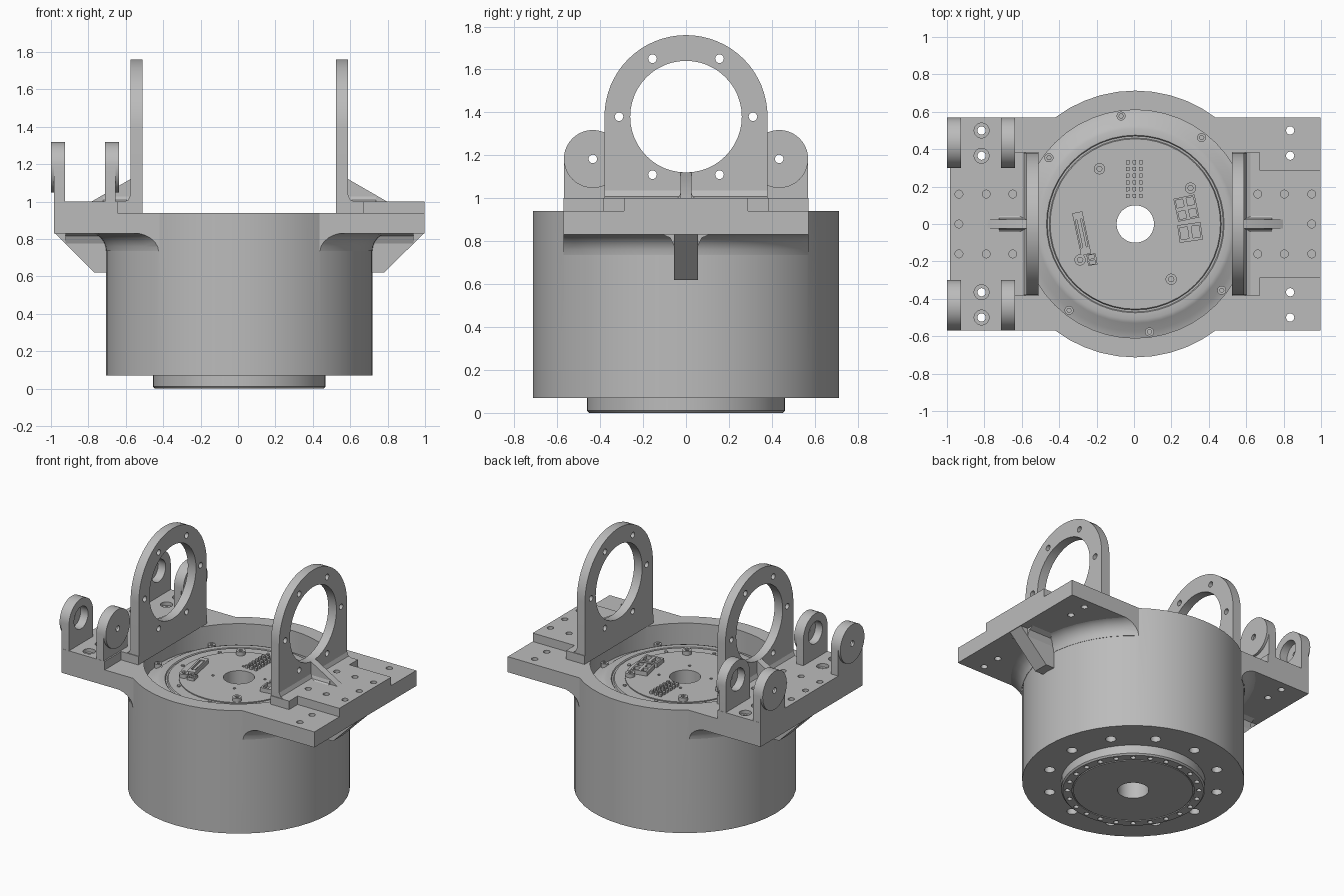
import bpy, bmesh
from math import pi, sin, cos, radians
from mathutils import Vector, Matrix

cube = bpy.data.objects.get("Cube")
if cube:
    bpy.data.objects.remove(cube)

CX = 0.007      # axis of the round housing
SEG = 48


def material(name, value):
    m = bpy.data.materials.new(name)
    m.use_nodes = True
    color = (value, value, value, 1)
    m.diffuse_color = color
    m.node_tree.nodes["Principled BSDF"].inputs["Base Color"].default_value = color
    return m


GREY = material("machined grey", 0.5)
PARTS = []


def make(name, bm):
    bmesh.ops.recalc_face_normals(bm, faces=bm.faces)
    mesh = bpy.data.meshes.new(name)
    bm.to_mesh(mesh)
    bm.free()
    mesh.materials.append(GREY)
    ob = bpy.data.objects.new(name, mesh)
    bpy.context.collection.objects.link(ob)
    PARTS.append(ob)
    return ob


def prism(name, pts, axis, a, b):
    """Extrude a flat outline along an axis from a to b."""
    place = {"x": lambda p: (a, p[0], p[1]), "y": lambda p: (p[0], a, p[1]),
             "z": lambda p: (p[0], p[1], a)}[axis]
    bm = bmesh.new()
    face = bm.faces.new([bm.verts.new(place(p)) for p in pts])
    move = Vector([b - a if axis == k else 0 for k in "xyz"])
    out = bmesh.ops.extrude_face_region(bm, geom=[face])
    bmesh.ops.translate(bm, vec=move, verts=[v for v in out["geom"] if isinstance(v, bmesh.types.BMVert)])
    return make(name, bm)


def box(name, x, y, z):
    return prism(name, [(x[0], y[0]), (x[1], y[0]), (x[1], y[1]), (x[0], y[1])], "z", *z)


def circle(u, v, r, n=24, start=0, sweep=2 * pi):
    return [(u + r * cos(start + sweep * i / n), v + r * sin(start + sweep * i / n)) for i in range(n)]


def rod(name, u, v, r, axis, a, b, n=20):
    return prism(name, circle(u, v, r, n), axis, a, b)


def lathe(name, profile):
    """Spin a closed (radius, z) outline about the housing axis."""
    bm = bmesh.new()
    rings = [[bm.verts.new((CX + r * cos(2 * pi * i / SEG), r * sin(2 * pi * i / SEG), z))
              for r, z in profile] for i in range(SEG)]
    n = len(profile)
    for i in range(SEG):
        p, q = rings[i], rings[(i + 1) % SEG]
        for j in range(n):
            k = (j + 1) % n
            bm.faces.new((p[j], q[j], q[k], p[k]))
    return make(name, bm)


def boolean(ob, others, op="DIFFERENCE"):
    for other in others:
        PARTS.remove(other)
    if len(others) > 1:
        with bpy.context.temp_override(active_object=others[0], selected_editable_objects=others):
            bpy.ops.object.join()
    tool = others[0]
    mod = ob.modifiers.new("bool", "BOOLEAN")
    mod.operation, mod.object, mod.solver = op, tool, "EXACT"
    bpy.context.view_layer.objects.active = ob
    bpy.ops.object.modifier_apply(modifier=mod.name)
    bpy.data.objects.remove(tool)


def polar(r, count, first, step):
    for i in range(count):
        t = radians(first + step * i)
        yield CX + r * cos(t), r * sin(t)


# Housing drum with side platform, fillet under the platform and bore
body = rod("housing", CX, 0, 0.713, "z", 0.07, 0.94, SEG)
boolean(body, [box("platform", (CX - 0.99, CX + 0.99), (-0.57, 0.57), (0.83, 0.94))], "UNION")
arc = [(0.815 - 0.1 * cos(t * pi / 12), 0.735 + 0.1 * sin(t * pi / 12)) for t in range(7)]
fillet = lathe("platform_fillet", [(0.69, 0.735)] + arc + [(0.69, 0.835)])
boolean(fillet, [box("trim", (-1, 1), (-0.57, 0.57), (0.6, 0.9))], "INTERSECT")
boolean(body, [rod("bore", CX, 0, 0.61, "z", 0.7, 1.2, SEG)])
boolean(body, [rod("shaft", CX, 0, 0.1, "z", 0, 0.8, SEG)])
boolean(body, [rod("bolt_hole", x, y, 0.034, "z", 0, 0.17) for x, y in polar(0.555, 12, 5, 30)])

# Raised mounting pads
left_pad = [(-0.983, -0.57), (-0.645, -0.57), (-0.645, -0.385), (-0.511, -0.385)]
right_pad = [(0.997, -0.29), (0.67, -0.29), (0.67, -0.385), (0.525, -0.385)]
for name, half in (("left_pad", left_pad), ("right_pad", right_pad)):
    pts = half + [(x, -y) for x, y in reversed(half)]
    boolean(body, [prism(name, pts, "z", 0.94, 1.0)], "UNION")

# Platform holes: through holes, blind holes and counterbores
holes = []
for s in (-1, 1):
    for y in (0.365, 0.5):
        holes += [rod("hole", x, s * y, 0.022, "z", 0.7, 1.1) for x in (-0.815, 0.835)]
    for x in (0.655, 0.797, 0.943):
        holes += [rod("hole", CX + s * x, y, 0.021, "z", 0.86, 1.1) for y in (-0.16, 0.16)]
    holes.append(rod("hole", CX + s * 0.943, 0, 0.021, "z", 0.86, 1.1))
boolean(body, holes)
boolean(body, [rod("counterbore", -0.815, y, 0.04, "z", 0.975, 1.1) for y in (-0.5, -0.365, 0.365, 0.5)])

for s, side in ((-1, "right"), (1, "left")):
    def X(v):
        return CX + s * v

    # Upright ring bracket
    outline = [(-0.38, 0.94), (0.38, 0.94)] + circle(0, 1.38, 0.38, 32, 0, pi) + [(-0.38, 1.38)]
    bracket = prism(side + "_ring_bracket", outline, "x", X(0.518), X(0.582))
    cuts = [rod("window", 0, 1.38, 0.26, "x", -1, 1, SEG)]
    cuts += [rod("screw_hole", 0.312 * cos(i * pi / 3), 1.38 + 0.312 * sin(i * pi / 3), 0.02, "x", -1, 1)
             for i in range(6)]
    boolean(bracket, cuts)
    prism(side + "_bracket_fillet", [(X(0.57), 0.99), (X(0.617), 1.0), (X(0.594), 1.009), (X(0.582), 1.035),
                                     (X(0.57), 1.035)], "y", -0.38, 0.38)
    # Upper rib behind the bracket
    prism(side + "_upper_rib", [(X(0.57), 0.99), (X(0.79), 1.0), (X(0.582), 1.12), (X(0.57), 1.12)],
          "y", -0.025, 0.025)
    prism(side + "_upper_rib_foot", [(-0.05, 0.995), (0.05, 0.995), (0.032, 1.007), (0.024, 1.03),
                                     (-0.024, 1.03), (-0.032, 1.007)], "x", X(0.57), X(0.73))
    # Lower gusset under the platform
    prism(side + "_gusset", [(X(0.7), 0.62), (X(0.775), 0.62), (X(0.988), 0.832), (X(0.7), 0.835)],
          "y", -0.055, 0.055)
    prism(side + "_gusset_fillet", [(-0.11, 0.832), (0.11, 0.832), (0.073, 0.815), (0.055, 0.775),
                                    (-0.055, 0.775), (-0.073, 0.815)], "x", X(0.7), X(0.93))

    # Clevis ears on the -x platform, each with a round boss on its outward side
    yc = s * 0.434
    tab = [(yc - 0.135, 0.99), (yc + 0.135, 0.99)] + circle(yc, 1.183, 0.135, 20, 0, pi) + [(yc - 0.135, 1.183)]
    for name, inner, outer, cap in (("outer", -0.925, -0.983, -0.999), ("inner", -0.71, -0.655, -0.637)):
        ear = prism(f"{side}_{name}_ear", tab, "x", inner, outer)
        boolean(ear, [rod("bearing_seat", yc, 1.183, 0.078, "x", -1.2, 0, 32)])
        boss = rod(f"{side}_{name}_boss", yc, 1.183, 0.135, "x", outer, cap, 40)
        boolean(boss, [rod("pin_hole", yc, 1.183, 0.02, "x", -1.2, 0)])

# Output flange underneath
flange = lathe("output_flange", [(0.1, 0), (0.385, 0), (0.385, 0.008), (0.393, 0.008), (0.393, 0), (0.452, 0),
                                 (0.462, 0.01), (0.462, 0.09), (0.1, 0.09)])
boolean(flange, [rod("flange_hole", x, y, 0.017, "z", -0.1, 0.05, 14) for x, y in polar(0.422, 24, 5, 15)])

# Drive unit seen inside the bore: sloped shoulder, stepped ring and top plate
TOP = 0.845
lathe("drive_shoulder", [(0.1, 0.68), (0.612, 0.68), (0.612, 0.785), (0.575, 0.795), (0.53, 0.828), (0.51, 0.835),
                         (0.475, 0.835), (0.47, 0.828), (0.46, 0.828), (0.455, 0.838), (0.1, 0.838)])
plate = lathe("cover_plate", [(0.1, 0.83), (0.385, 0.83), (0.385, TOP), (0.1, TOP)])
boolean(plate, [rod("plate_hole", x, y, 0.01, "z", 0.835, 0.9, 12) for x, y in polar(0.17, 4, 25, 90)])


def screw(name, x, y, r, z0, z1):
    head = rod(name, x, y, r, "z", z0, z1, 20)
    boolean(head, [rod("socket", x, y, r * 0.5, "z", z1 - 0.012, z1 + 0.1, 6)])


for x, y in polar(0.582, 8, 7.5, 45):
    screw("shoulder_screw", x, y, 0.024, 0.77, 0.82)
for x, y in polar(0.352, 4, 33, 90):
    screw("plate_screw", x, y, 0.03, 0.84, 0.872)
for x, y in polar(0.405, 8, 7.5, 45):
    rod("small_stud", x, y, 0.011, "z", 0.83, 0.846, 12)


def turned(ob, x, y, degrees):
    ob.data.transform(Matrix.Translation((x, y, 0)) @ Matrix.Rotation(radians(degrees), 4, "Z"))


# Connectors on the cover plate
def connector(name, x, y, w, d, angle, rows, cols, height=0.03):
    shell = box(name, (-w / 2, w / 2), (-d / 2, d / 2), (0.84, TOP + height))
    cell_w, cell_d = w / cols, d / rows
    slots = []
    for i in range(cols):
        for j in range(rows):
            u, v = (i + 0.5) * cell_w - w / 2, (j + 0.5) * cell_d - d / 2
            slots.append(box("slot", (u - cell_w * 0.33, u + cell_w * 0.33),
                             (v - cell_d * 0.33, v + cell_d * 0.33), (TOP + 0.005, 1)))
    boolean(shell, slots)
    turned(shell, x, y, angle)


connector("power_socket", 0.28, 0.085, 0.115, 0.125, 12, 2, 2)
connector("signal_socket", 0.3, -0.045, 0.125, 0.095, 8, 1, 2)
connector("long_socket", -0.28, -0.05, 0.055, 0.23, 12, 1, 1)
connector("small_socket", -0.225, -0.19, 0.05, 0.06, 10, 2, 1, 0.02)
turned(box("long_socket_core", (-0.01, 0.01), (-0.09, 0.09), (0.84, 0.87)), -0.28, -0.05, 12)
for i in range(3):
    for j in range(6):
        pin = box("header_pin", (-0.009, 0.009), (-0.011, 0.011), (0.84, 0.865))
        turned(pin, -0.033 + 0.035 * i, 0.15 + 0.036 * j, 3)

# Smooth round faces, keep corners crisp
bpy.ops.object.select_all(action="DESELECT")
for ob in PARTS:
    ob.select_set(True)
bpy.context.view_layer.objects.active = body
bpy.ops.object.shade_smooth_by_angle(angle=radians(30))
